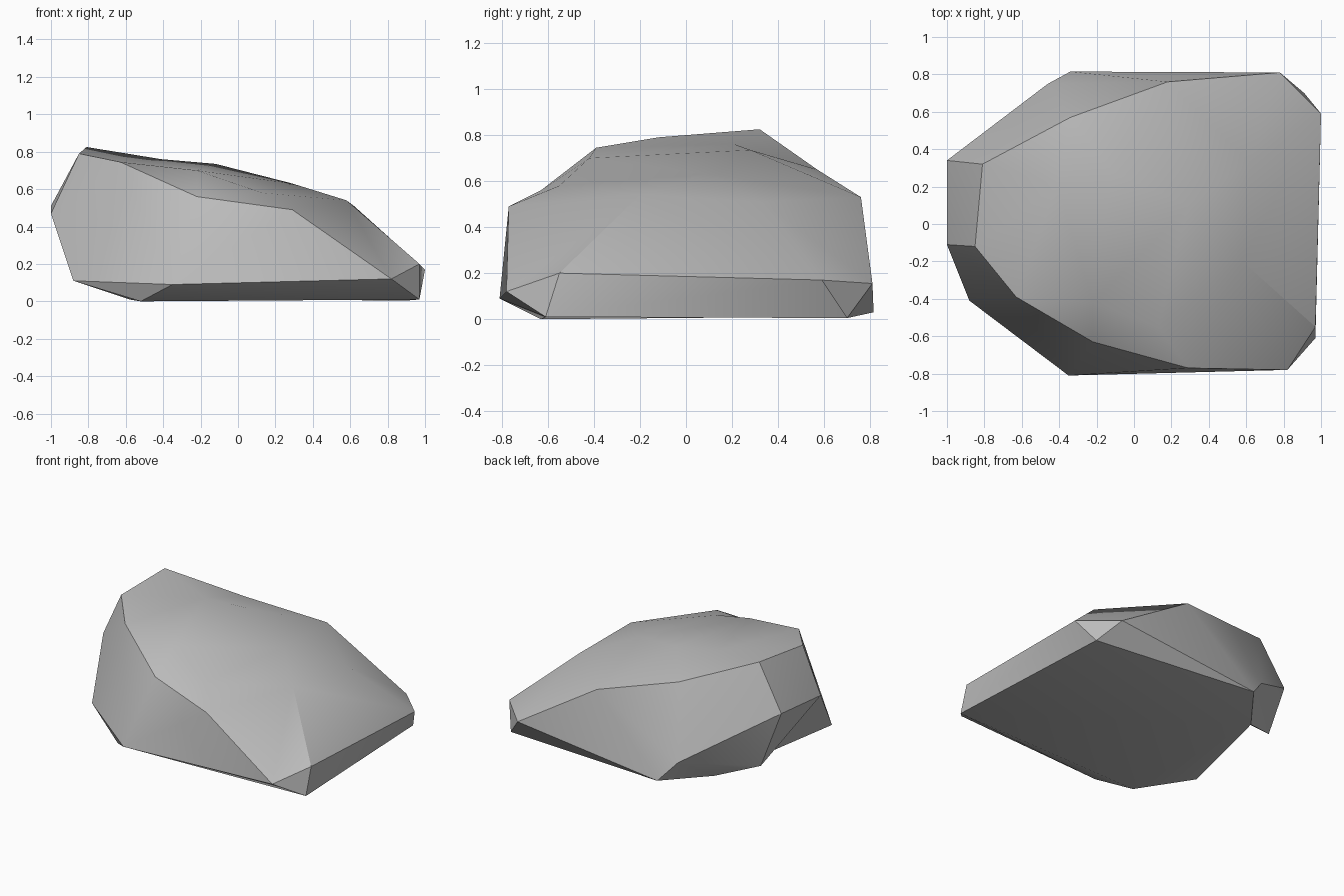
import bpy
import bmesh
import math
from mathutils import Vector
from mathutils.geometry import delaunay_2d_cdt

cube = bpy.data.objects.get("Cube")
if cube:
    bpy.data.objects.remove(cube, do_unlink=True)

# Rim of the sloping top, counter-clockwise from the high end
CREST = [(-.85, -.12, .79), (-.63, -.39, .745), (-.22, -.63, .56), (.29, -.77, .49),
         (.82, -.78, .12), (.97, -.55, .2), (1, .59, .17), (.78, .81, .155),
         (.18, .76, .53), (-.34, .57, .65), (-.81, .32, .825)]
# Widest outline, where the sides turn under
GIRDLE = [(-1, -.11, .47), (-.88, -.41, .11), (-.35, -.81, .09), (.97, -.61, .01),
          (.91, .7, .005), (-.34, .815, .03), (-.46, .75, .167), (-1, .34, .51)]
# Soft bumps on the top and corners of the underside
TOP = [(.58, -.2, .54), (.62, .33, .51), (.29, .1, .63), (-.12, .28, .735),
       (-.41, .21, .76), (-.22, -.42, .7), (.13, -.55, .58)]
UNDER = [(-.52, -.63, 0), (-.58, .5, .01), (-.85, .36, .1)]

bm = bmesh.new()


def add_verts(points):
    return [bm.verts.new(p) for p in points]


def cap(loop, inner):
    """Fill a loop with triangles running through its inner points."""
    verts = loop + inner
    flat = [v.co.xy for v in verts]
    result = delaunay_2d_cdt(flat, [], [list(range(len(loop)))], 1, 1e-5)
    tris, source = result[2], result[3]
    for tri in tris:
        bm.faces.new([verts[source[i][0]] for i in tri])


def in_front(a, b, c, p):
    normal = (b.co - a.co).cross(c.co - a.co)
    return normal.dot(p.co - a.co) > 0


def wall(upper, lower):
    """Join two loops, always choosing the outward-bulging diagonal."""
    i = j = 0
    n, m = len(upper), len(lower)
    while i < n or j < m:
        u, un = upper[i % n], upper[(i + 1) % n]
        w, wn = lower[j % m], lower[(j + 1) % m]
        if j == m or (i < n and not in_front(u, w, un, wn)):
            bm.faces.new((u, w, un))
            i += 1
        else:
            bm.faces.new((u, w, wn))
            j += 1


crest, girdle = add_verts(CREST), add_verts(GIRDLE)
cap(crest, add_verts(TOP))
wall(crest, girdle)
cap(girdle, add_verts(UNDER))
bmesh.ops.recalc_face_normals(bm, faces=bm.faces)

mesh = bpy.data.meshes.new("boulder")
bm.to_mesh(mesh)
bm.free()
boulder = bpy.data.objects.new("boulder", mesh)
bpy.context.collection.objects.link(boulder)

# Plain stone colour
stone = bpy.data.materials.new("grey stone")
stone.use_nodes = True
grey = (.5, .5, .5, 1)
stone.diffuse_color = grey
stone.node_tree.nodes["Principled BSDF"].inputs["Base Color"].default_value = grey
mesh.materials.append(stone)

# Smooth worn faces with crisp broken edges
bpy.ops.object.select_all(action='DESELECT')
boulder.select_set(True)
bpy.context.view_layer.objects.active = boulder
bpy.ops.object.shade_smooth_by_angle(angle=math.radians(32))
